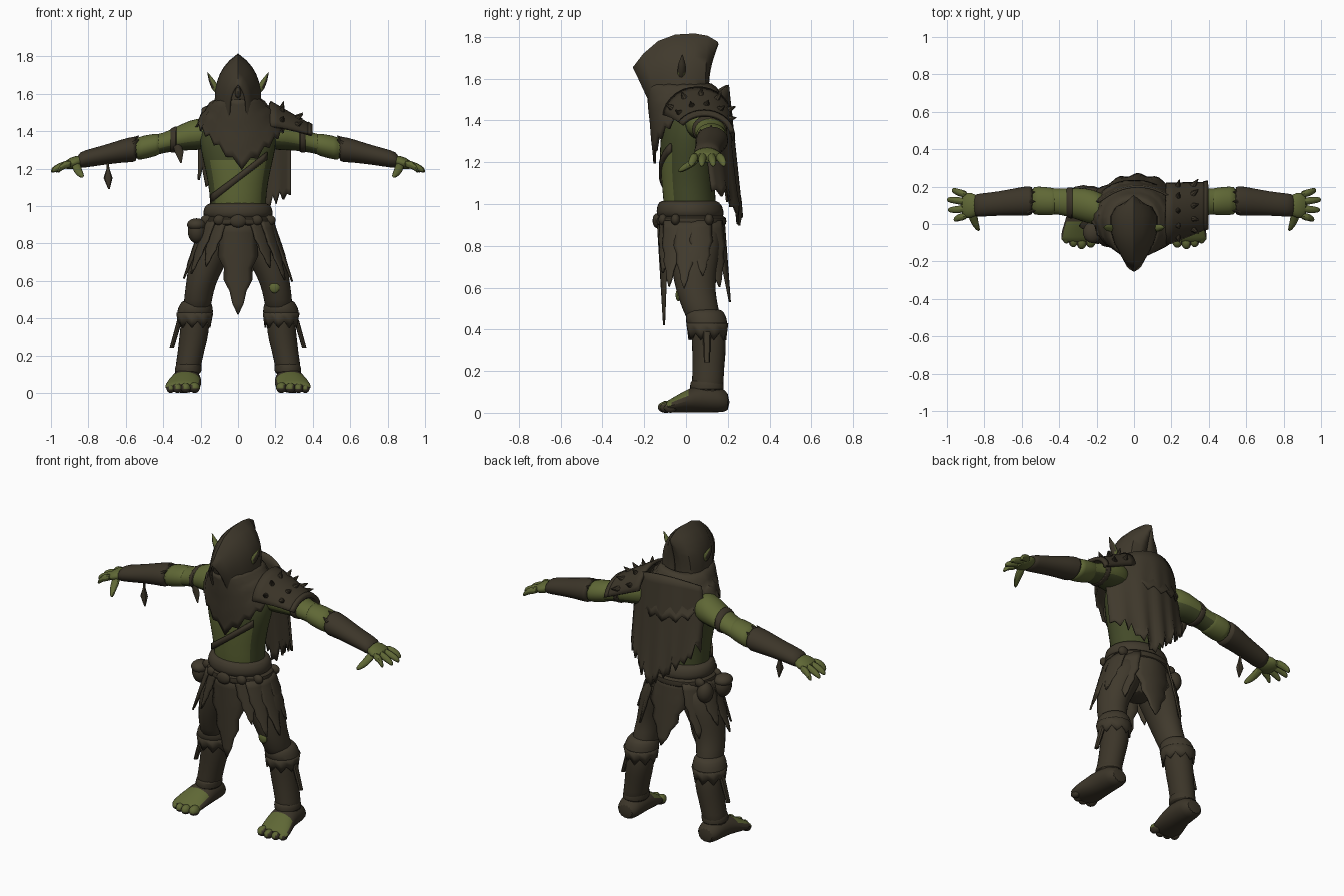
import bpy, bmesh, random
from math import sin, cos, pi, radians, sqrt, copysign
from mathutils import Vector, Matrix

random.seed(4)
cube = bpy.data.objects.get("Cube")
if cube:
    bpy.data.objects.remove(cube)


def material(name, rgb):
    m = bpy.data.materials.new(name)
    m.use_nodes = True
    m.diffuse_color = (*rgb, 1)
    m.node_tree.nodes["Principled BSDF"].inputs["Base Color"].default_value = (*rgb, 1)
    return m


CLOTH = material("brown cloth", (.052, .042, .026))
LEATHER = material("dark leather", (.045, .036, .022))
SKIN = material("green skin", (.115, .137, .036))
SHADE = material("dark green skin", (.057, .069, .022))
parts = []


def finish(name, bm, mat, subsurf=0, thick=0):
    bmesh.ops.recalc_face_normals(bm, faces=bm.faces)
    me = bpy.data.meshes.new(name)
    bm.to_mesh(me)
    bm.free()
    ob = bpy.data.objects.new(name, me)
    bpy.context.collection.objects.link(ob)
    me.materials.append(mat)
    if thick:
        mod = ob.modifiers.new("thickness", "SOLIDIFY")
        mod.thickness, mod.offset = thick, 0
    if subsurf:
        mod = ob.modifiers.new("rounding", "SUBSURF")
        mod.levels = mod.render_levels = subsurf
    parts.append(ob)
    return ob


def recolour(ob, mat, rule):
    ob.data.materials.append(mat)
    for p in ob.data.polygons:
        if rule(p):
            p.material_index = 1


def grid_faces(bm, rows, closed):
    for a, b in zip(rows, rows[1:]):
        n = len(a)
        for i in range(n if closed else n - 1):
            j = (i + 1) % n
            bm.faces.new((a[i], a[j], b[j], b[i]))


def tube(name, axis, pts, mat, s=1, n=14, subsurf=1):
    """Elliptical rings (x, y, z, radius, radius) set square to one axis."""
    bm, rows = bmesh.new(), []
    for x, y, z, ra, rb in pts:
        row = []
        for i in range(n):
            p, q = ra * cos(2 * pi * i / n), rb * sin(2 * pi * i / n)
            off = {"x": (0, p, q), "y": (p, 0, q), "z": (p, q, 0)}[axis]
            row.append(bm.verts.new((s * (x + off[0]), y + off[1], z + off[2])))
        rows.append(row)
    grid_faces(bm, rows, True)
    bm.faces.new(rows[0])
    bm.faces.new(rows[-1])
    return finish(name, bm, mat, subsurf)


def sheet(name, f, nu, nv, mat, thick=.012, closed=False):
    """Cloth surface f(u, v), with u across and v downwards."""
    bm = bmesh.new()
    rows = [[bm.verts.new(f(i / nu, j / nv)) for i in range(nu + (not closed))]
            for j in range(nv + 1)]
    grid_faces(bm, rows, closed)
    return finish(name, bm, mat, thick=thick)


def shard(name, base, tip, width, bow=0):
    """Hanging tattered strip that narrows to a point and wraps the body."""
    base, tip = Vector(base), Vector(tip)
    out = Vector((base.x, base.y - .03, 0)).normalized()
    side = out.cross(Vector((0, 0, 1)))

    def f(u, v):
        ragged = 1 + (.16 if round(v * 8) % 2 else -.08)
        w = width * (1 - v * v) * (ragged if v > .3 else 1) + .002
        wrap = out * bow * (2 * u - 1) ** 2 * (1 - v)
        return base.lerp(tip, v) + side * (u - .5) * w - wrap
    return sheet(name, f, 6, 8, CLOTH, .01)


def cone(name, at, direction, r, h):
    bm = bmesh.new()
    rot = Vector(direction).to_track_quat("Z", "Y").to_matrix().to_4x4()
    bmesh.ops.create_cone(bm, cap_ends=True, segments=8, radius1=r, radius2=r * .1, depth=h,
                          matrix=Matrix.Translation(at) @ rot)
    return finish(name, bm, LEATHER)


def blob(name, at, size, mat):
    bm = bmesh.new()
    bmesh.ops.create_uvsphere(bm, u_segments=14, v_segments=9, radius=1,
                              matrix=Matrix.Translation(at) @ Matrix.Diagonal((*size, 1)))
    return finish(name, bm, mat)


def curve(x, keys):
    for (x0, y0), (x1, y1) in zip(keys, keys[1:]):
        if x <= x1:
            return y0 + (y1 - y0) * (x - x0) / (x1 - x0)
    return keys[-1][1]


# Torso, with a lighter belly
torso = tube("torso", "z", [(0, .03, .9, .15, .13), (0, .015, 1.02, .15, .125),
             (0, .01, 1.12, .16, .13), (0, .01, 1.25, .19, .14), (0, .03, 1.36, .215, .15),
             (0, .05, 1.45, .19, .13), (0, .03, 1.54, .09, .09)], SHADE, n=20)
recolour(torso, SKIN, lambda p: p.normal.y < -.6 and p.center.z < 1.2)
tube("pelvis", "z", [(0, .04, .7, .07, .08), (0, .04, .8, .15, .13), (0, .03, .95, .165, .14)], CLOTH)

# Head, cloth mask and nose
blob("masked_face", (0, -.06, 1.59), (.075, .1, .13), LEATHER)
blob("nose", (0, -.15, 1.605), (.016, .03, .03), LEATHER)


# Pointed hood: ogive sections from the brim tip to the back peak
HOOD = [(-.25, 1.65, -.16, 1.46, .045), (-.2, 1.715, -.13, 1.46, .07),
        (-.13, 1.775, -.09, 1.46, .1), (-.05, 1.805, -.03, 1.46, .12),
        (.04, 1.81, .04, 1.46, .12), (.1, 1.8, .08, 1.46, .095),
        (.145, 1.775, .11, 1.46, .05), (.15, 1.765, .115, 1.46, .003)]


def hood(u, v):
    yt, zt, yb, zb, w = HOOD[round(v * 7)]
    t = abs(2 * u - 1)
    x = w * (1 - (1 - t) ** 4) * (1 if u > .5 else -1)
    sag = -.025 * sin(pi * t) * (v > .8)
    return x, yt + (yb - yt) * t + sag, zt + (zb - zt) * t


sheet("hood", hood, 20, 7, CLOTH)


# Cowl over the shoulders, with a ragged point at the chest
def cowl(u, v):
    a = 2 * pi * u
    front, flare = cos(a) > 0, v ** .65
    x = copysign(abs(sin(a)) ** .85, sin(a)) * (.11 + .12 * flare)
    y = .02 - cos(a) * ((.205 - .035 * v) if front else (.1 + .11 * flare))
    low = 1.21 + .21 * abs(sin(a)) if front else 1.42 - .1 * abs(cos(a))
    low += (.02 if round(u * 40) % 2 else -.015)
    top = 1.57
    return x + .02 * v * front, y, top + (low - top) * v + .007 * sin(v * 16 + x * 9)


sheet("cowl", cowl, 40, 10, CLOTH, closed=True)


# Tattered back cape, wrapping both flanks
def cape(u, v):
    x = -.21 + .49 * u
    low = curve(x, [(-.21, 1.14), (-.1, 1.03), (0, .95), (.07, .88), (.16, .98), (.28, 1.06)])
    low += (.08 if round(u * 26) % 2 else 0) * (.6 + .4 * sin(u * 50)) * v ** 4
    x *= .9 + .1 * min(1, v * 3)
    top = 1.57 - 1.3 * x * x
    y = .2 + .06 * v - 1.9 * (x - .02) ** 2 + .008 * sin(u * 30) * v
    return x, y, top + (low - top) * v


sheet("cape", cape, 26, 12, CLOTH)


# Spiked left shoulder guard, cut back at its outer front corner
def guard(u, v, lift=0):
    start = -84 + 28 * u
    a = radians(start + (80 - start) * v)
    ry, rz = .16 - .03 * u + lift, .145 - .04 * u + lift
    return Vector((.17 + .225 * u, .055 + .035 * u + ry * sin(a), 1.41 - .09 * u + rz * cos(a)))


sheet("shoulder_guard", guard, 6, 14, LEATHER, .018)
sheet("guard_rim", lambda u, v: guard(.9 + .1 * u, v, .008), 1, 14, LEATHER)
for u in (.3, .7):
    for v in (.12, .31, .5, .69, .88):
        p = guard(u, v, .02)
        cone("guard_spike", p, p - Vector((.2, .06, 1.38)), .02, .05)


# Chest strap lying on the torso
def strap(u, v):
    x = -.145 + .3 * v
    y = .012 - (.128 + .016 * v) * sqrt(1 - (x / (.16 + .03 * v)) ** 2)
    return x, y, 1.02 + .23 * v + .04 * u


sheet("chest_strap", strap, 1, 14, LEATHER)

# Sash, belt, buckle and pouches
tube("waist_sash", "z", [(0, .025, .92, .17, .15), (0, .02, .95, .19, .165), (0, .018, .985, .187, .16),
     (0, .015, 1.01, .172, .147), (0, .015, 1.02, .14, .12)], CLOTH, n=20)
tube("belt", "z", [(0, .025, .885, .17, .15), (0, .025, .9, .2, .172), (0, .025, .935, .2, .172),
     (0, .025, .95, .17, .15)], LEATHER, n=20)
blob("buckle", (0, -.14, .92), (.045, .02, .035), LEATHER)
for s in (1, -1):
    for x, y in ((.1, -.11), (.17, -.05), (.17, .11)):
        blob("belt_knot", (s * x, y, .925), (.032, .022, .028), LEATHER)
blob("pouch", (-.22, -.04, .865), (.05, .055, .065), LEATHER)
blob("pouch_flap", (-.222, -.045, .9), (.052, .058, .035), CLOTH)
blob("rear_pouch", (-.2, .1, .87), (.045, .05, .06), LEATHER)

# Loincloth and hanging strips
shard("front_loincloth", (0, -.135, .92), (0, -.105, .42), .21, .05)
shard("back_loincloth", (0, .18, .93), (.02, .21, .53), .24, .05)
for s in (1, -1):
    for x, y, tx, ty, tz, w in ((.11, -.1, .17, -.11, .68, .1), (.16, -.07, .25, -.08, .62, .1),
                                (.185, 0, .29, -.01, .6, .11), (.185, .07, .27, .08, .67, .11),
                                (.14, .13, .2, .16, .62, .12)):
        shard("hip_strip", (s * x, y, .92), (s * tx, ty, tz + random.uniform(-.02, .02)), w, .015)

for s in (1, -1):
    side = "left_" if s > 0 else "right_"
    # Ears, green with brown outer faces
    ear = tube(side + "ear", "z", [(.095, -.025, 1.59, .014, .01), (.118, -.022, 1.63, .024, .02),
               (.14, -.02, 1.67, .016, .018), (.163, -.018, 1.715, .002, .002)], SKIN, s, 10, 0)
    recolour(ear, LEATHER, lambda p: p.normal.x * s > .5)
    # Arms, darker underneath, and bracers
    arm = tube(side + "arm", "x", [(.13, .07, 1.39, .08, .08), (.22, .09, 1.385, .1, .09),
               (.3, .11, 1.37, .088, .073), (.4, .12, 1.335, .068, .052), (.48, .125, 1.32, .075, .06),
               (.58, .12, 1.3, .07, .06)], SKIN, s)
    recolour(arm, SHADE, lambda p: p.normal.z < -.45)
    tube(side + "elbow_wrap", "x", [(.41, .12, 1.333, .068, .054), (.43, .12, 1.33, .076, .062),
         (.52, .125, 1.31, .08, .066), (.55, .125, 1.305, .074, .06)], SKIN, s)
    tube(side + "arm_band", "x", [(.325, .112, 1.36, .084, .07), (.33, .112, 1.358, .088, .073),
         (.36, .115, 1.35, .082, .067), (.365, .115, 1.348, .076, .06)], LEATHER, s)
    tube(side + "bracer", "x", [(.54, .125, 1.305, .07, .06), (.55, .125, 1.305, .083, .072),
         (.62, .12, 1.295, .077, .064), (.72, .11, 1.272, .066, .053), (.83, .1, 1.25, .064, .048),
         (.86, .1, 1.24, .06, .038)], LEATHER, s)
    for y in (.07, .12, .17):
        cone(side + "bracer_tatter", (s * .545, y, 1.365 - 8 * (y - .12) ** 2), (-s, 0, .7), .016, .04)
    # Hands
    tube(side + "palm", "x", [(.82, .1, 1.245, .045, .03), (.87, .1, 1.235, .074, .036),
         (.93, .1, 1.218, .07, .028)], SKIN, s)
    for i, (x, y) in enumerate(((.965, .025), (.995, .075), (1, .13), (.975, .18))):
        y0 = .045 + .037 * i
        tube(side + "finger", "x", [(.885, y0, 1.228, .022, .024), (.94, (y0 + y) / 2, 1.218, .022, .023),
             (x - .01, y, 1.195, .017, .019), (x, y, 1.187, .007, .009)], SKIN, s, 8)
    tube(side + "thumb", "y", [(.865, .07, 1.225, .03, .024), (.858, .02, 1.19, .025, .023),
         (.84, -.02, 1.167, .018, .019), (.83, -.038, 1.158, .007, .007)], SKIN, s, 8)
    # Trousers
    tube(side + "trouser_leg", "z", [(.08, .04, .93, .09, .12), (.125, .04, .8, .12, .135),
         (.17, .04, .68, .1, .11), (.2, .045, .58, .08, .095), (.215, .07, .5, .078, .09),
         (.22, .09, .42, .07, .08)], CLOTH, s)
    # Boots with ragged cuffs and straps
    tube(side + "boot_shin", "z", [(.225, .1, .45, .075, .08), (.23, .11, .36, .08, .085),
         (.24, .11, .28, .078, .082), (.262, .105, .17, .068, .075), (.278, .1, .06, .075, .085)], LEATHER, s)
    tube(side + "boot_cuff", "z", [(.222, .09, .5, .07, .08), (.225, .092, .48, .088, .095),
         (.23, .1, .43, .104, .106), (.232, .102, .4, .085, .088)], CLOTH, s)
    sheet(side + "cuff_fringe", lambda u, v: (s * .231 + (.094 - .01 * v) * cos(2 * pi * u),
          .102 + (.097 - .01 * v) * sin(2 * pi * u), .43 - v * (.08 if round(u * 18) % 2 else .045)),
          18, 2, CLOTH, .01, True)
    tube(side + "ankle_strap", "z", [(.268, .1, .1, .06, .07), (.268, .1, .11, .076, .086),
         (.264, .1, .15, .073, .081), (.264, .1, .16, .06, .07)], LEATHER, s)
    tube(side + "boot_peg", "z", [(.355, .1, .24, .012, .014), (.312, .1, .39, .014, .02)], LEATHER, s, 8, 0)
    # Feet wrapped in leather, with bare toes
    foot = tube(side + "foot", "y", [(.27, .21, .05, .055, .045), (.272, .16, .065, .074, .065),
                (.275, .07, .07, .08, .07), (.283, .01, .058, .09, .058), (.292, -.035, .045, .096, .045),
                (.297, -.07, .035, .096, .035), (.3, -.1, .026, .09, .026)], LEATHER, s)
    recolour(foot, SKIN, lambda p: p.center.y < -.01 and p.normal.z > .5)
    for x, y, r in ((.232, -.09, .029), (.28, -.1, .027), (.324, -.092, .025), (.36, -.075, .023)):
        toe = blob(side + "toe", (s * x, y, r), (r, r * 1.3, r), SKIN)
        recolour(toe, LEATHER, lambda p: p.center.z < .02 or p.normal.x * s > .65)

# Bare knee patch and dangling tails
blob("knee_patch", (.195, -.037, .565), (.028, .013, .03), SKIN)
tube("bracer_tassel", "z", [(-.7, .09, 1.25, .006, .006), (-.695, .085, 1.2, .008, .008),
     (-.695, .085, 1.15, .024, .016), (-.69, .085, 1.09, .004, .004)], LEATHER, 1, 8, 0)
tube("arm_band_tail", "z", [(-.33, .05, 1.34, .02, .01), (-.315, .045, 1.29, .024, .01),
     (-.305, .045, 1.23, .004, .004)], LEATHER, 1, 8, 0)

# Smooth shading with sharp edges kept
bpy.ops.object.select_all(action="DESELECT")
for ob in parts:
    ob.select_set(True)
bpy.context.view_layer.objects.active = parts[0]
bpy.ops.object.shade_smooth_by_angle(angle=radians(42))
